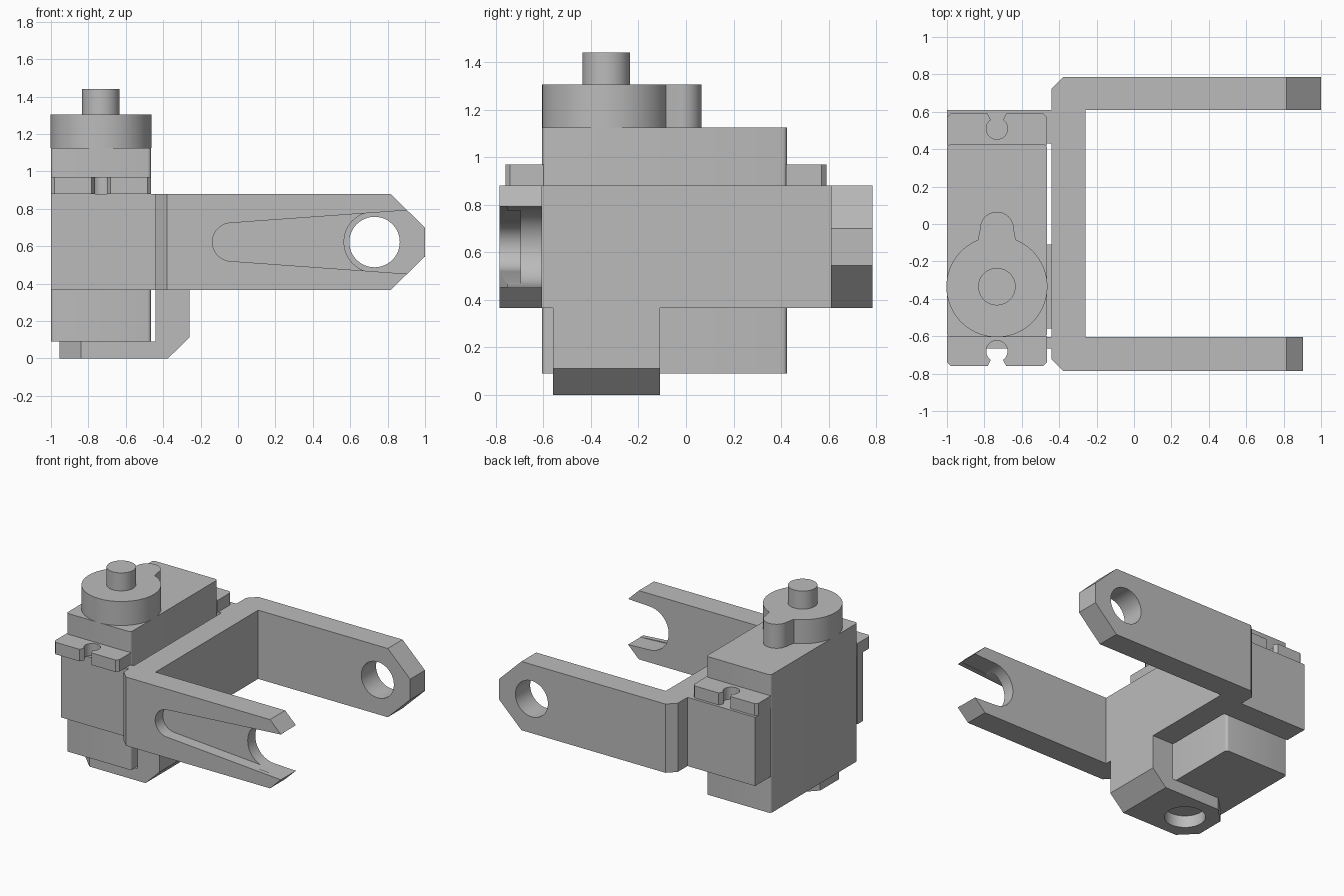
import bpy, bmesh
from math import sin, cos, radians
from mathutils import Vector

default = bpy.data.objects.get("Cube")
if default:
    bpy.data.objects.remove(default, do_unlink=True)

grey = bpy.data.materials.new("plain_grey")
grey.use_nodes = True
colour = (0.5, 0.5, 0.5, 1)
grey.diffuse_color = colour
grey.node_tree.nodes["Principled BSDF"].inputs["Base Color"].default_value = colour


def arc(cx, cy, r, a0, a1, n=24):
    steps = [radians(a0 + (a1 - a0) * i / n) for i in range(n + 1)]
    return [(cx + r * cos(a), cy + r * sin(a)) for a in steps]


def circle(cx, cy, r, n=48):
    return arc(cx, cy, r, 0, 360, n)[:-1]


def rounded(x0, x1, y0, y1, r=0.02):
    return (arc(x1 - r, y1 - r, r, 0, 90, 4) + arc(x0 + r, y1 - r, r, 90, 180, 4)
            + arc(x0 + r, y0 + r, r, 180, 270, 4) + arc(x1 - r, y0 + r, r, 270, 360, 4))


def prism(name, pts, axis, lo, hi):
    """Extrude an outline along z (outline in x,y) or along y (outline in x,z)."""
    place = (lambda u, v, t: (u, v, t)) if axis == "z" else (lambda u, v, t: (u, t, v))
    bm = bmesh.new()
    face = bm.faces.new([bm.verts.new(place(u, v, lo)) for u, v in pts])
    out = bmesh.ops.extrude_face_region(bm, geom=[face])
    top = [g for g in out["geom"] if isinstance(g, bmesh.types.BMVert)]
    bmesh.ops.translate(bm, verts=top, vec=Vector(place(0, 0, hi - lo)))
    bmesh.ops.recalc_face_normals(bm, faces=bm.faces)
    mesh = bpy.data.meshes.new(name)
    bm.to_mesh(mesh)
    bm.free()
    mesh.materials.append(grey)
    obj = bpy.data.objects.new(name, mesh)
    bpy.context.collection.objects.link(obj)
    return obj


def activate(obj):
    bpy.ops.object.select_all(action="DESELECT")
    obj.select_set(True)
    bpy.context.view_layer.objects.active = obj


def cut(obj, pts, axis, lo, hi):
    cutter = prism("cutter", pts, axis, lo, hi)
    cutter.hide_render = True
    mod = obj.modifiers.new("cut", "BOOLEAN")
    mod.operation, mod.solver, mod.object = "DIFFERENCE", "EXACT", cutter
    activate(obj)
    bpy.ops.object.modifier_apply(modifier=mod.name)
    bpy.data.objects.remove(cutter, do_unlink=True)


mid = 0.6225           # height of the arm axis
px, py = -0.733, -0.335  # motor output axis
right, left = -1.0, -0.465

# Fork bracket: two arms, back plate and the motor clamp
fork = prism("fork_bracket", [
    (1, 0.785), (-0.38, 0.785), (-0.44, 0.725), (-0.44, 0.61), (-1, 0.61), (-1, 0.43),
    (-0.44, 0.43), (-0.44, -0.605), (-1, -0.605), (-1, -0.665), (-0.44, -0.665),
    (-0.44, -0.725), (-0.38, -0.785), (0.905, -0.785), (0.905, -0.605),
    (-0.26, -0.605), (-0.26, 0.61), (1, 0.61)], "z", 0.365, 0.88)

# Chamfered arm tips
for s in (1, -1):
    tip = [(0.79, 0.2815), (1.05, 0.2815), (1.05, 0.0285)]
    cut(fork, [(x, mid + s * z) for x, z in tip], "y", -1, 1)

# Round hole in the rear arm
cut(fork, circle(0.73, mid, 0.135), "y", 0.5, 0.9)

# Tapered open-ended pocket in the front arm, then the open bearing seat
pocket = arc(-0.035, mid, 0.102, 94, 266) + [(0.95, mid - 0.173), (0.95, mid + 0.173)]
cut(fork, pocket, "y", -0.85, -0.695)
seat = arc(0.73, mid, 0.163, 94, 266) + [(0.95, mid - 0.173), (0.95, mid + 0.173)]
cut(fork, seat, "y", -0.75, -0.55)

# Lower foot with a pivot hole under the motor
foot = prism("foot_bracket", [
    (-0.26, 0.365), (-0.44, 0.365), (-0.44, 0.09), (-0.955, 0.09), (-0.955, 0),
    (-0.375, 0), (-0.26, 0.112)], "y", -0.56, -0.11)
for s in (1, -1):
    corner = [(-1.0, 0.15), (-1.0, 0.27), (-0.8, 0.27), (-0.8, 0.265)]
    corner = [(-0.98, 0.085), (-0.98, 0.265), (-0.8, 0.265)]
    cut(foot, [(x, py + s * y) for x, y in corner], "z", -0.1, 0.2)
cut(foot, circle(px, py, 0.14), "z", -0.1, 0.2)

# Motor case
prism("motor_case", rounded(right, left, -0.605, 0.425), "z", 0.09, 1.125)


# Mounting ears with keyhole screw slots
def ear(name, inner, outer, hole_y):
    s = 1 if outer > inner else -1
    rim = outer - s * 0.02
    slot = [(px + x, hole_y + s * (y - hole_y))
            for x, y in arc(0, hole_y, 0.057, 55, -235, 28)]
    pts = [(right, inner), (right, rim), (right + 0.02, outer), (px - 0.05, outer)]
    pts += slot[::-1]
    pts += [(px + 0.05, outer), (left - 0.02, outer), (left, rim), (left, inner)]
    return prism(name, pts, "z", 0.88, 0.97)


ear("front_ear", -0.6, -0.76, -0.68)
ear("back_ear", 0.42, 0.59, 0.51)

# Gear housing with its small lobe, and the output shaft
housing = (arc(px, py, 0.27, 112, 428, 64) + [(px + 0.09, -0.025)]
           + arc(px, -0.025, 0.09, 5, 175, 20) + [(px - 0.09, -0.025)])
prism("gear_housing", housing, "z", 1.125, 1.305)
prism("output_shaft", circle(px, py, 0.1), "z", 1.305, 1.44)

for obj in bpy.context.collection.objects:
    if obj.type == "MESH":
        activate(obj)
        bpy.ops.object.shade_smooth_by_angle(angle=radians(30))
